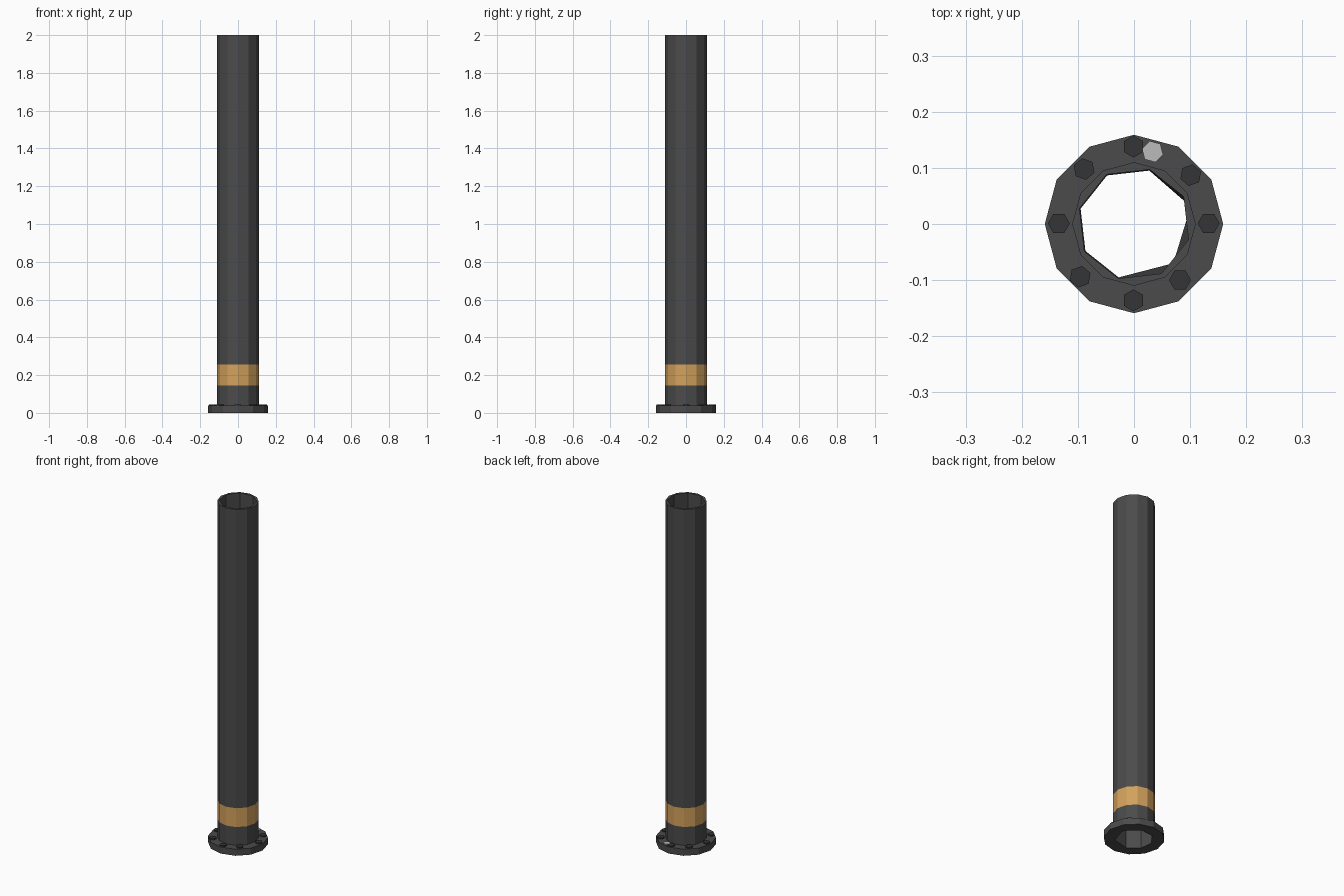
import bpy, bmesh
from math import cos, sin, radians

if "Cube" in bpy.data.objects:
    bpy.data.objects.remove(bpy.data.objects["Cube"])


def material(name, rgb):
    m = bpy.data.materials.new(name)
    m.diffuse_color = (*rgb, 1)
    m.use_nodes = True
    m.node_tree.nodes["Principled BSDF"].inputs["Base Color"].default_value = m.diffuse_color
    return m


dark = material("dark_metal", (0.07, 0.07, 0.07))
bolt_dark = material("bolt_metal", (0.035, 0.035, 0.035))
tan = material("tan_band", (0.65, 0.36, 0.11))
light = material("bare_metal", (0.5, 0.5, 0.5))


def ring(bm, r, z, angles):
    return [bm.verts.new((r * cos(radians(a)), r * sin(radians(a)), z)) for a in angles]


def bridge(bm, a, b, mat=0):
    n = len(a)
    for i in range(n):
        j = (i + 1) % n
        bm.faces.new((a[i], a[j], b[j], b[i])).material_index = mat


def fill(bm, outer, inner):
    # flat annulus between two rings with different side counts
    def edges(vs):
        return [bm.edges.get((vs[i], vs[i - 1])) for i in range(len(vs))]
    bmesh.ops.triangle_fill(bm, use_beauty=True, edges=edges(outer) + edges(inner))


def finish(name, bm, mats):
    bmesh.ops.recalc_face_normals(bm, faces=bm.faces)
    me = bpy.data.meshes.new(name)
    bm.to_mesh(me)
    bm.free()
    for m in mats:
        me.materials.append(m)
    ob = bpy.data.objects.new(name, me)
    bpy.context.collection.objects.link(ob)
    return ob


# Flanged barrel tube with painted band: 12 sided outside, coarse bore inside
bm = bmesh.new()
twelve = [30 * i for i in range(12)]
profile = [(0.159, 0), (0.159, 0.038), (0.11, 0.038), (0.11, 0.145), (0.11, 0.255), (0.11, 2.0)]
rings = [ring(bm, r, z, twelve) for r, z in profile]
for i in range(len(rings) - 1):
    bridge(bm, rings[i], rings[i + 1], 1 if i == 3 else 0)
bore_top = ring(bm, 0.101, 2.0, [-16, 29, 74, 119, 164, 209, 254, 299])
bore_bottom = ring(bm, 0.099, 0.0, [11, 24, 74, 119, 164, 209, 254, 315])
bridge(bm, bore_bottom, bore_top)
fill(bm, rings[-1], bore_top)
fill(bm, rings[0], bore_bottom)
finish("flanged_tube", bm, [dark, tan])


# Hex bolt heads around the flange
def bolt(name, x, y, top, turn, mat):
    bm = bmesh.new()
    angles = [60 * i + turn for i in range(6)]
    low, high = ring(bm, 0.0195, 0.03, angles), ring(bm, 0.0195, top, angles)
    bridge(bm, low, high)
    bm.faces.new(low)
    bm.faces.new(high)
    finish(name, bm, [mat]).location = (x, y, 0)


spots = [(0.133, 0.001, 0), (0.101, 0.087, 20), (-0.001, 0.138, 30), (-0.089, 0.098, 40),
         (-0.134, 0.001, 0), (-0.096, -0.094, 20), (-0.001, -0.136, 30), (0.082, -0.1, 0)]
for i, (x, y, turn) in enumerate(spots):
    bolt(f"flange_bolt_{i + 1}", x, y, 0.045, turn, bolt_dark)
bolt("odd_bolt", 0.033, 0.129, 0.043, 45, light)
